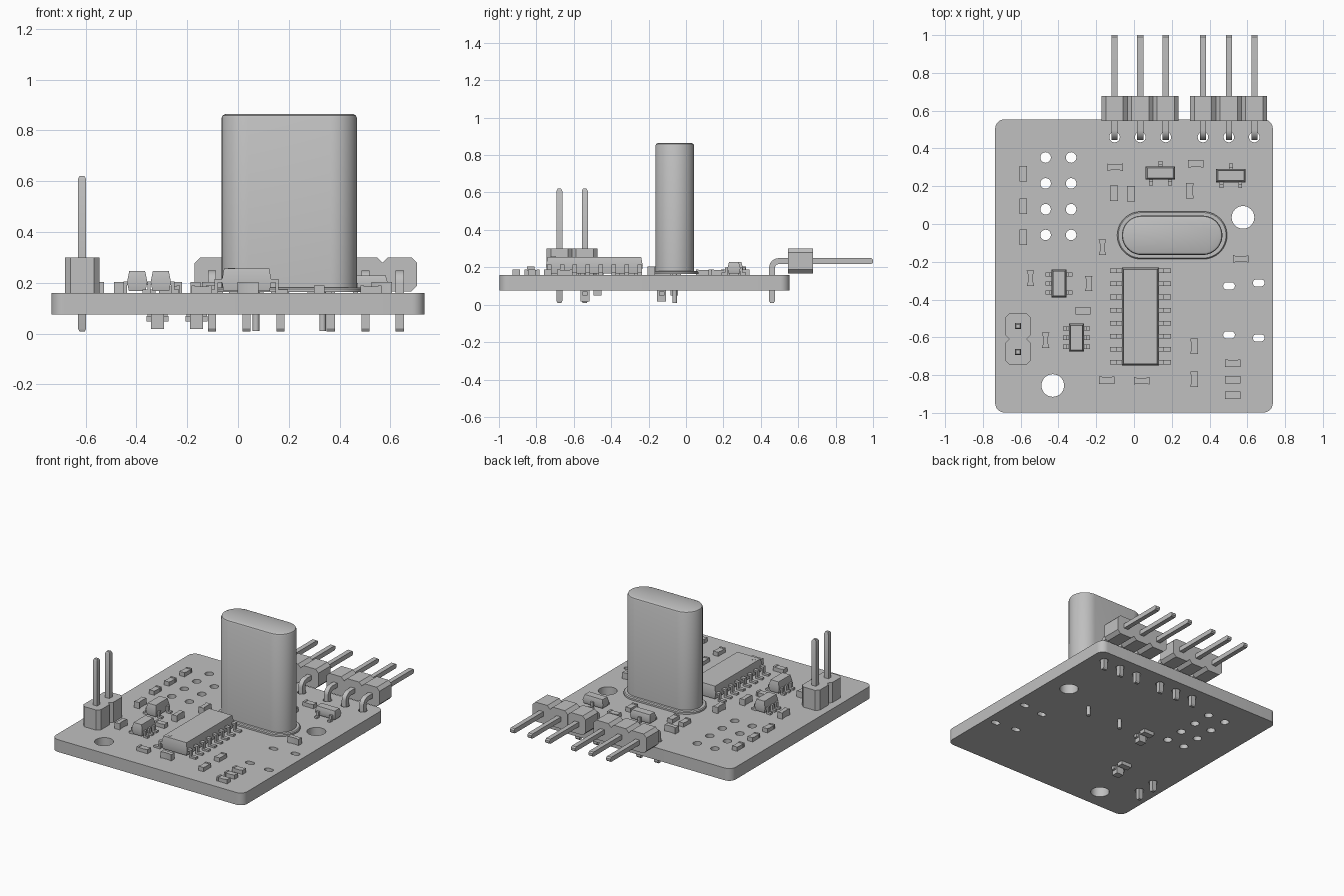
import bpy, bmesh, math

cube = bpy.data.objects.get("Cube")
if cube:
    bpy.data.objects.remove(cube)

GREY = (0.53, 0.53, 0.53, 1)
mat = bpy.data.materials.new("plain grey")
mat.use_nodes = True
mat.diffuse_color = GREY
mat.node_tree.nodes["Principled BSDF"].inputs["Base Color"].default_value = GREY

BOTTOM, TOP = 0.075, 0.16      # board faces
PIN = 0.016                    # half width of a pin


def rrect(cx, cy, hx, hy, r=0.0, n=1):
    """Rounded rectangle; also gives chamfers, slots and circles."""
    if r == 0:
        return [(cx - hx, cy - hy), (cx + hx, cy - hy), (cx + hx, cy + hy), (cx - hx, cy + hy)]
    pts = []
    for q, (sx, sy) in enumerate([(1, 1), (-1, 1), (-1, -1), (1, -1)]):
        for i in range(n + 1):
            a = math.pi / 2 * (q + i / n)
            p = (cx + sx * (hx - r) + r * math.cos(a), cy + sy * (hy - r) + r * math.sin(a))
            if not any(math.dist(p, o) < 1e-5 for o in pts):
                pts.append(p)
    return pts


def loft(bm, layers, axis="z"):
    """Join equal outlines, each given as (points, position along the axis)."""
    place = {"z": lambda u, v, w: (u, v, w), "y": lambda u, v, w: (u, w, v),
             "x": lambda u, v, w: (w, u, v)}[axis]
    rings = [[bm.verts.new(place(u, v, w)) for u, v in pts] for pts, w in layers]
    n = len(rings[0])
    faces = [bm.faces.new(rings[0]), bm.faces.new(rings[-1])]
    for a, b in zip(rings, rings[1:]):
        faces += [bm.faces.new((a[i], a[(i + 1) % n], b[(i + 1) % n], b[i])) for i in range(n)]
    bmesh.ops.recalc_face_normals(bm, faces=faces)


def prism(bm, pts, lo, hi, axis="z"):
    loft(bm, [(pts, lo), (pts, hi)], axis)


def add(name, mesh):
    ob = bpy.data.objects.new(name, mesh)
    bpy.context.collection.objects.link(ob)
    mesh.materials.clear()
    mesh.materials.append(mat)
    bpy.ops.object.select_all(action="DESELECT")
    ob.select_set(True)
    bpy.context.view_layer.objects.active = ob
    bpy.ops.object.shade_smooth_by_angle(angle=math.radians(30))
    return ob


def finish(name, bm):
    mesh = bpy.data.meshes.new(name)
    bm.to_mesh(mesh)
    bm.free()
    return add(name, mesh)


# Circuit board: one outline with all its holes, filled and thickened
angled_x = [[-0.103, 0.033, 0.168], [0.365, 0.502, 0.637]]
upright_x, upright_y = -0.614, (-0.677, -0.541)
PIN_Y = 0.46
outlines = [rrect(0, -0.222, 0.735, 0.776, 0.05, 8)]
outlines += [rrect(x, y, 0.06, 0.06, 0.06, 8) for x, y in [(0.577, 0.035), (-0.43, -0.855)]]
small = [(x, y) for x in (-0.468, -0.333) for y in (0.352, 0.215, 0.078, -0.058)]
small += [(x, PIN_Y) for row in angled_x for x in row] + [(upright_x, y) for y in upright_y]
outlines += [rrect(x, y, 0.028, 0.028, 0.028, 5) for x, y in small]
outlines += [rrect(x, y, 0.031, 0.019, 0.019, 5) for x, y in
             [(0.503, -0.328), (0.66, -0.312), (0.503, -0.587), (0.66, -0.603)]]
curve = bpy.data.curves.new("board_outline", "CURVE")
curve.dimensions, curve.fill_mode = "2D", "BOTH"
curve.extrude = (TOP - BOTTOM) / 2
for pts in outlines:
    s = curve.splines.new("POLY")
    s.points.add(len(pts) - 1)
    for p, (x, y) in zip(s.points, pts):
        p.co = (x, y, 0, 1)
    s.use_cyclic_u = True
helper = bpy.data.objects.new("board_outline", curve)
bpy.context.collection.objects.link(helper)
deps = bpy.context.evaluated_depsgraph_get()
board_mesh = bpy.data.meshes.new_from_object(helper.evaluated_get(deps))
bpy.data.objects.remove(helper)
board = add("circuit_board", board_mesh)
board.location.z = (TOP + BOTTOM) / 2

# Tall metal can with rounded top, base flange and two wire legs
bm = bmesh.new()
CX, CY = 0.202, -0.06
loft(bm, [(rrect(CX, CY, 0.266 - d, 0.104 - d, 0.104 - d, 16), z) for d, z in
          [(0, 0.17), (0, 0.85), (0.004, 0.859), (0.014, 0.864)]])
loft(bm, [(rrect(CX, CY, 0.291 - d, 0.126 - d, 0.126 - d, 16), z) for d, z in
          [(0, TOP + 0.003), (0, 0.175), (0.006, 0.181)]])
for s in (-1, 1):
    prism(bm, rrect(CX + s * 0.131, CY, 0.013, 0.013, 0.013, 4), 0.01, 0.165)
finish("crystal_can", bm)

# Upright two-pin header
bm = bmesh.new()
for y in upright_y:
    prism(bm, rrect(upright_x, y, 0.068, 0.068, 0.022), TOP, 0.3)
finish("upright_header_body", bm)
bm = bmesh.new()
for y in upright_y:
    loft(bm, [(rrect(upright_x, y, h, h), z) for h, z in
              [(0.01, 0.008), (PIN, 0.02), (PIN, 0.608), (0.01, 0.62)]])
finish("upright_header_pins", bm)

# Two angled three-pin headers: chamfered blocks and bent pins
arc = [math.radians(180 - 15 * i) for i in range(7)]


def bend(r):
    return [(PIN_Y + 0.036 + r * math.cos(a), 0.197 + r * math.sin(a)) for a in arc]


bent_pin = ([(PIN_Y - 0.008, 0.008), (PIN_Y - PIN, 0.02)] + bend(0.052)
            + [(0.99, 0.249), (1, 0.241), (1, 0.225), (0.99, 0.217)]
            + bend(0.02)[::-1] + [(PIN_Y + PIN, 0.02), (PIN_Y + 0.008, 0.008)])
for side, row in zip(("right", "left"), angled_x):
    bm = bmesh.new()
    for x in row:
        prism(bm, rrect(x, 0.233, 0.068, 0.067, 0.022), 0.545, 0.678, "y")
    finish(side + "_angled_header_body", bm)
    bm = bmesh.new()
    for x in row:
        prism(bm, bent_pin, x - PIN, x + PIN, "x")
    finish(side + "_angled_header_pins", bm)


def leg(bm, edge, tip, across, width, height, axis):
    """Gull-wing leg running from the body edge down to a foot at the tip."""
    mid, t = edge + (tip - edge) * 0.45, 0.013
    knee = mid - math.copysign(t, tip - edge)
    inner = edge - math.copysign(0.01, tip - edge)
    pts = [(inner, height), (mid, height), (mid, TOP + t), (tip, TOP + t), (tip, TOP),
           (knee, TOP), (knee, height - t), (inner, height - t)]
    prism(bm, pts, across - width / 2, across + width / 2, axis)


def chip_body(bm, x, y, hx, hy, top):
    waist = (TOP + top) / 2
    loft(bm, [(rrect(x, y, hx - d, hy - d), z) for d, z in
              [(0.007, TOP + 0.008), (0, waist), (0.009, top)]])


# Long chip with eight legs on each side and a marker dot
bm = bmesh.new()
x, y = 0.034, -0.49
chip_body(bm, x, y, 0.098, 0.259, 0.256)
prism(bm, rrect(-0.025, -0.71, 0.014, 0.014, 0.014, 4), 0.255, 0.258)
for s in (-1, 1):
    for i in range(8):
        leg(bm, x + s * 0.096, x + s * 0.162, y + (i - 3.5) * 0.069, 0.024, 0.215, "y")
finish("long_chip", bm)

# Small chips with legs to the left and right
for name, x, y, top, left, right in [
        ("rear_small_chip", -0.397, -0.315, 0.247, (-1, 0, 1), (-1, 1)),
        ("front_small_chip", -0.304, -0.602, 0.247, (-1, 0, 1), (-1, 0, 1))]:
    bm = bmesh.new()
    chip_body(bm, x, y, 0.04, 0.074, top)
    for s, rows in ((-1, left), (1, right)):
        for r in rows:
            leg(bm, x + s * 0.038, x + s * 0.072, y + r * 0.048, 0.022, 0.205, "y")
    finish(name, bm)

# Transistors with one leg behind and two in front
for name, x, y in [("right_transistor", 0.14, 0.27), ("left_transistor", 0.513, 0.256)]:
    bm = bmesh.new()
    chip_body(bm, x, y, 0.078, 0.035, 0.228)
    leg(bm, y + 0.033, y + 0.064, x, 0.02, 0.2, "x")
    for s in (-1, 1):
        leg(bm, y - 0.033, y - 0.066, x + s * 0.05, 0.02, 0.2, "x")
    finish(name, bm)


def turned(pts, x, y, upright):
    return [(x - v, y + u) if upright else (x + u, y + v) for u, v in pts]


# Capacitors with a pinched waist; resistors with raised end caps
L, W = 0.041, 0.02
pinched = [(-L, -W), (-L / 2, -W * 0.7), (L / 2, -W * 0.7), (L, -W),
           (L, W), (L / 2, W * 0.7), (-L / 2, W * 0.7), (-L, W)]
cap_flat = [(-0.1, 0.3), (0.566, -0.185), (0.04, -0.83)]
cap_upright = [(-0.167, -0.124), (-0.548, -0.288), (-0.24, -0.315), (-0.468, -0.616)]
res_flat = [(0.328, 0.32), (-0.27, -0.46), (-0.143, -0.828),
            (0.524, -0.738), (0.524, -0.825), (0.524, -0.907)]
res_upright = [(-0.587, 0.265), (-0.587, 0.095), (-0.587, -0.069), (-0.106, 0.164),
               (-0.016, 0.161), (0.294, 0.177), (0.32, -0.648), (0.32, -0.823)]
bm = bmesh.new()
for spots, upright in ((cap_flat, False), (cap_upright, True)):
    for x, y in spots:
        prism(bm, turned(pinched, x, y, upright), TOP, 0.203)
finish("capacitors", bm)
bm = bmesh.new()
for spots, upright in ((res_flat, False), (res_upright, True)):
    for x, y in spots:
        prism(bm, turned(rrect(0, 0, 0.03, 0.019), x, y, upright), TOP, 0.186)
        for s in (-1, 1):
            prism(bm, turned(rrect(s * 0.034, 0, 0.007, W), x, y, upright), TOP, 0.189)
finish("resistors", bm)

# Two small parts under the board
for name, x, y in [("front_underside_part", -0.317, -0.54), ("rear_underside_part", -0.163, -0.13)]:
    bm = bmesh.new()
    prism(bm, rrect(x, y, 0.026, 0.024), 0.018, BOTTOM)
    prism(bm, rrect(x, y, 0.043, 0.014), 0.048, 0.07)
    prism(bm, rrect(x, y + 0.067, 0.04, 0.021), 0.05, BOTTOM)
    finish(name, bm)
